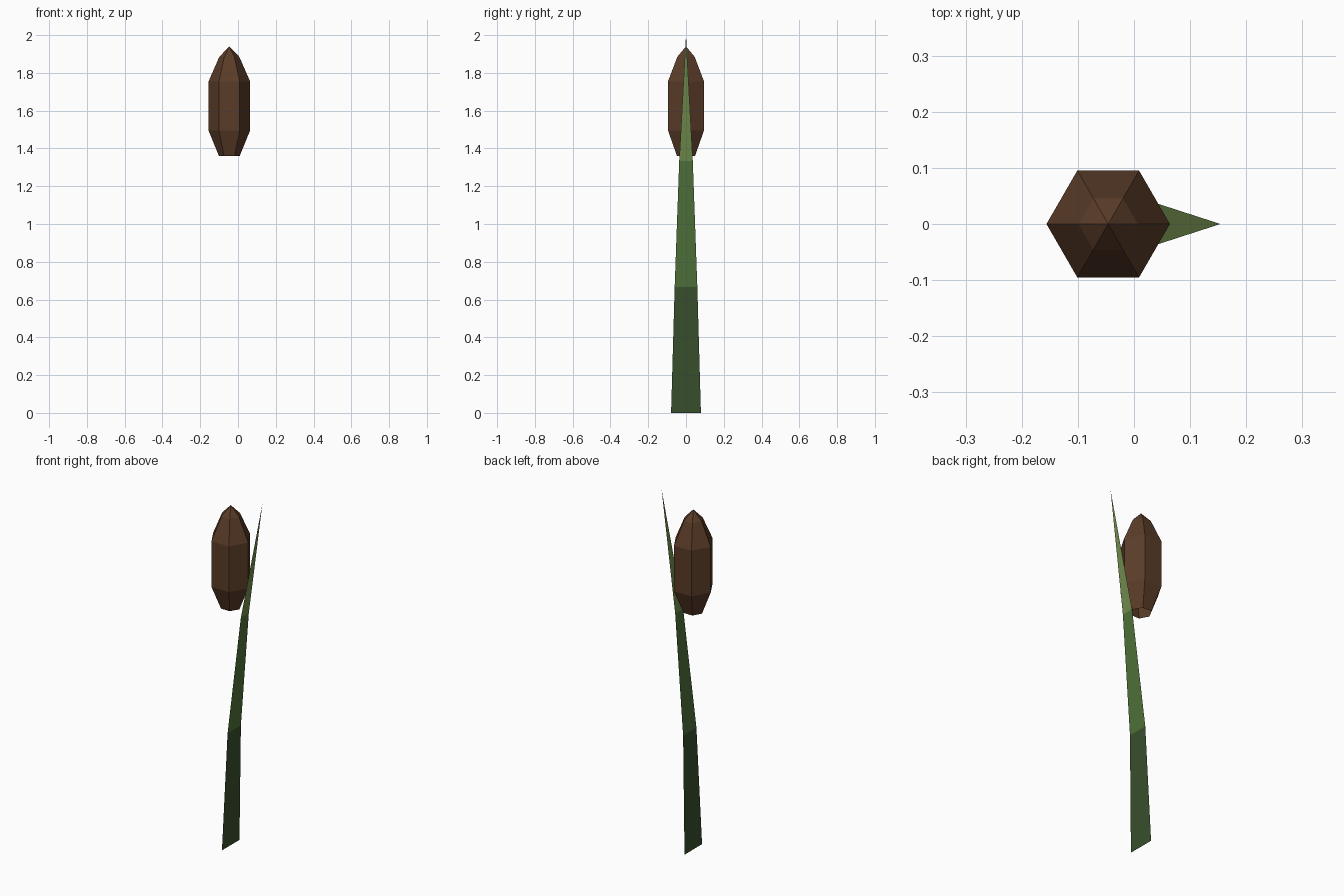
import bpy, bmesh
from math import cos, sin, pi

if "Cube" in bpy.data.objects:
    bpy.data.objects.remove(bpy.data.objects["Cube"])

AXIS_X = -0.046


def material(name, rgb):
    m = bpy.data.materials.new(name)
    m.diffuse_color = (*rgb, 1)
    m.use_nodes = True
    m.node_tree.nodes["Principled BSDF"].inputs["Base Color"].default_value = m.diffuse_color
    return m


def make_object(name, bm, mats):
    me = bpy.data.meshes.new(name)
    bm.to_mesh(me)
    bm.free()
    for m in mats:
        me.materials.append(m)
    ob = bpy.data.objects.new(name, me)
    bpy.context.collection.objects.link(ob)
    return ob


# Leaf: a thin blade that bends towards +x and tapers to a point
bm = bmesh.new()
half_widths = [0.079, 0.06, 0.036]
rows = []
for i, w in enumerate(half_widths):
    t = i / 3
    x = AXIS_X + 0.2 * t * t
    rows.append([bm.verts.new((x, s * w, 2 * t)) for s in (-1, 1)])
tip = bm.verts.new((AXIS_X + 0.2, 0, 2))
for i in range(2):
    a, b = rows[i], rows[i + 1]
    bm.faces.new((a[0], a[1], b[1], b[0])).material_index = i
bm.faces.new((rows[2][0], rows[2][1], tip)).material_index = 2
make_object("leaf", bm, [
    material("leaf_dark", (0.042, 0.08, 0.026)),
    material("leaf_mid", (0.08, 0.17, 0.042)),
    material("leaf_light", (0.17, 0.27, 0.075)),
])

# Seed head: six-sided lathe, pointed on top and open underneath
bm = bmesh.new()
profile = [(0.055, 1.36), (0.11, 1.495), (0.11, 1.755), (0.053, 1.885)]
rings = [[bm.verts.new((AXIS_X + r * cos(k * pi / 3), r * sin(k * pi / 3), z))
          for k in range(6)] for r, z in profile]
apex = bm.verts.new((AXIS_X, 0, 1.94))
for k in range(6):
    n = (k + 1) % 6
    for a, b in zip(rings, rings[1:]):
        bm.faces.new((a[k], a[n], b[n], b[k]))
    bm.faces.new((rings[-1][k], rings[-1][n], apex))
make_object("seed_head", bm, [material("seed_brown", (0.102, 0.045, 0.021))])
